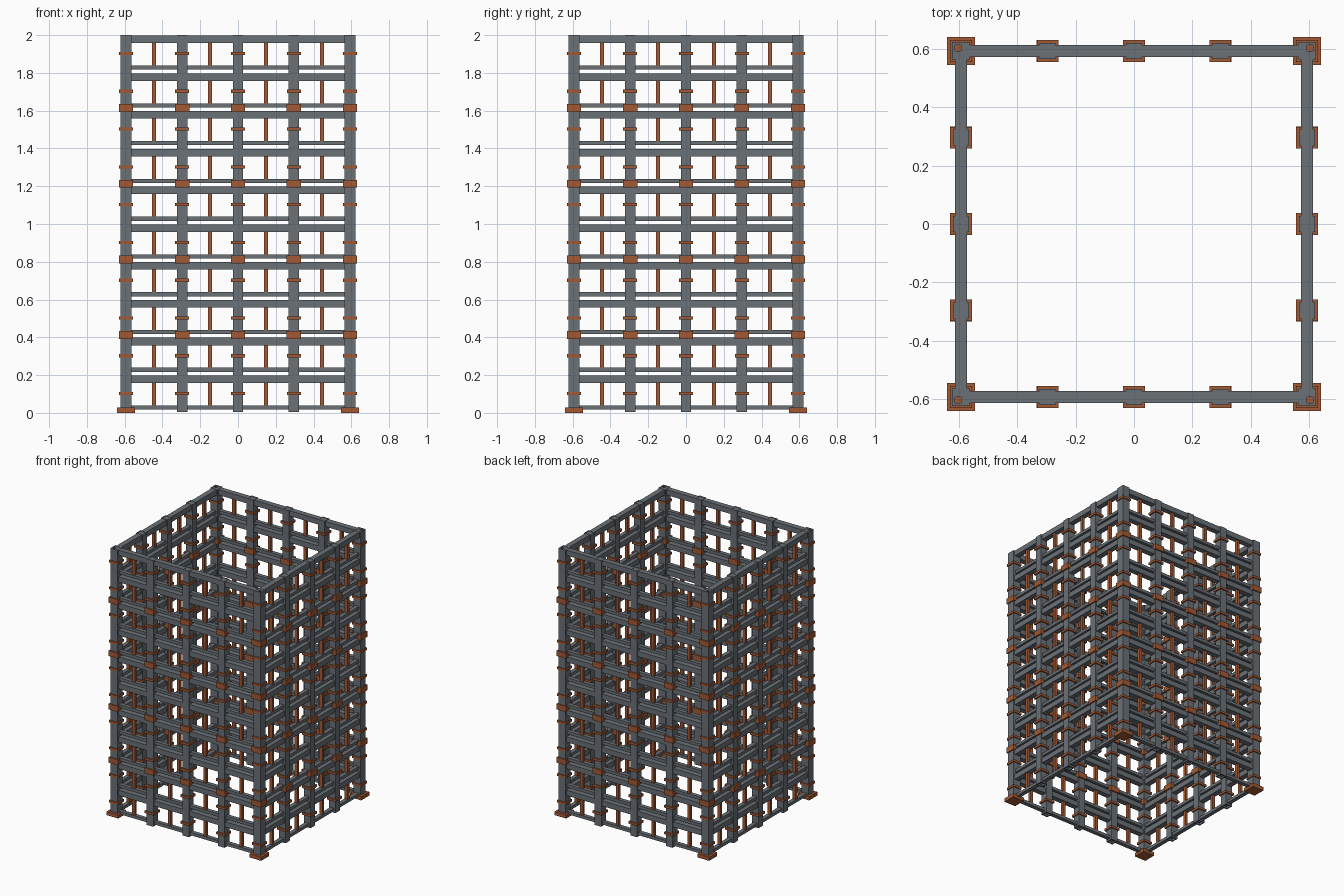
import bpy, bmesh
from mathutils import Matrix, Vector

if "Cube" in bpy.data.objects:
    bpy.data.objects.remove(bpy.data.objects["Cube"])

H = 0.593                       # half distance between corner column centres
GRID = [-0.593, -0.296, 0.0, 0.296, 0.593]
LEVELS = [0.2 * k for k in range(10)]


def material(name, rgb):
    m = bpy.data.materials.new(name)
    m.diffuse_color = (*rgb, 1)
    m.use_nodes = True
    m.node_tree.nodes["Principled BSDF"].inputs["Base Color"].default_value = m.diffuse_color
    return m


steel = material("steel grey", (0.145, 0.165, 0.185))
rust = material("rust orange", (0.36, 0.10, 0.035))


def box(bm, c, s):
    mat = Matrix.Translation(Vector(c)) @ Matrix.Diagonal((*s, 1))
    bmesh.ops.create_cube(bm, size=1, matrix=mat)


def tube(bm, x, y, z0, z1, w, wall):
    """Square hollow section with open bore."""
    rings = []
    for z in (z0, z1):
        for r in (w / 2, w / 2 - wall):
            rings.append([bm.verts.new((x + a * r, y + b * r, z))
                          for a, b in ((-1, -1), (1, -1), (1, 1), (-1, 1))])
    lo_out, lo_in, hi_out, hi_in = rings
    for i in range(4):
        j = (i + 1) % 4
        bm.faces.new((lo_out[i], lo_out[j], hi_out[j], hi_out[i]))
        bm.faces.new((lo_in[j], lo_in[i], hi_in[i], hi_in[j]))
        bm.faces.new((hi_out[i], hi_out[j], hi_in[j], hi_in[i]))
        bm.faces.new((lo_out[j], lo_out[i], lo_in[i], lo_in[j]))


def finish(name, bm, mat):
    me = bpy.data.meshes.new(name)
    bm.to_mesh(me)
    bm.free()
    me.materials.append(mat)
    bpy.context.collection.objects.link(bpy.data.objects.new(name, me))


# Column positions around the square
corners = [(x, y) for x in (-H, H) for y in (-H, H)]
mids = [(g, s) for g in GRID[1:4] for s in (-H, H)]
mids += [(s, g) for g in GRID[1:4] for s in (-H, H)]

# Hollow columns
bm = bmesh.new()
for x, y in corners:
    tube(bm, x, y, 0.005, 2.0, 0.060, 0.010)
finish("corner_columns", bm, steel)
bm = bmesh.new()
for x, y in mids:
    tube(bm, x, y, 0.005, 2.0, 0.055, 0.008)
finish("wall_columns", bm, steel)

# Base plates under the corners
bm = bmesh.new()
for x, y in corners:
    box(bm, (x, y, 0.014), (0.095, 0.095, 0.028))
finish("base_plates", bm, rust)

# Thin bands at mid storey and deep collars at every second storey
bm = bmesh.new()
for x, y in corners + mids:
    for z in LEVELS:
        tube(bm, x, y, z + 0.094, z + 0.111, 0.074, 0.012)
finish("column_bands", bm, rust)
bm = bmesh.new()
for x, y in corners + mids:
    for z in (0.413, 0.813, 1.213, 1.613):
        tube(bm, x, y, z - 0.021, z + 0.021, 0.076, 0.012)
finish("column_collars", bm, rust)


def wall_boxes(name, mat, offsets, length, depth, z_off, height):
    """Repeat a box on all four walls and all storeys."""
    bm = bmesh.new()
    for z in LEVELS:
        for s in (-H, H):
            for o in offsets:
                box(bm, (o, s, z + z_off), (length, depth, height))
                box(bm, (s, o, z + z_off), (depth, length, height))
    finish(name, bm, mat)


# Deep upper beams, slim lower rails and short hangers in each bay
wall_boxes("main_beams", steel, [0], 2 * H, 0.041, 0.178, 0.040)
wall_boxes("lower_rails", steel, [0], 2 * H, 0.030, 0.028, 0.022)
bays = [(a + b) / 2 for a, b in zip(GRID, GRID[1:])]
wall_boxes("bay_hangers", rust, bays, 0.022, 0.022, 0.099, 0.125)
